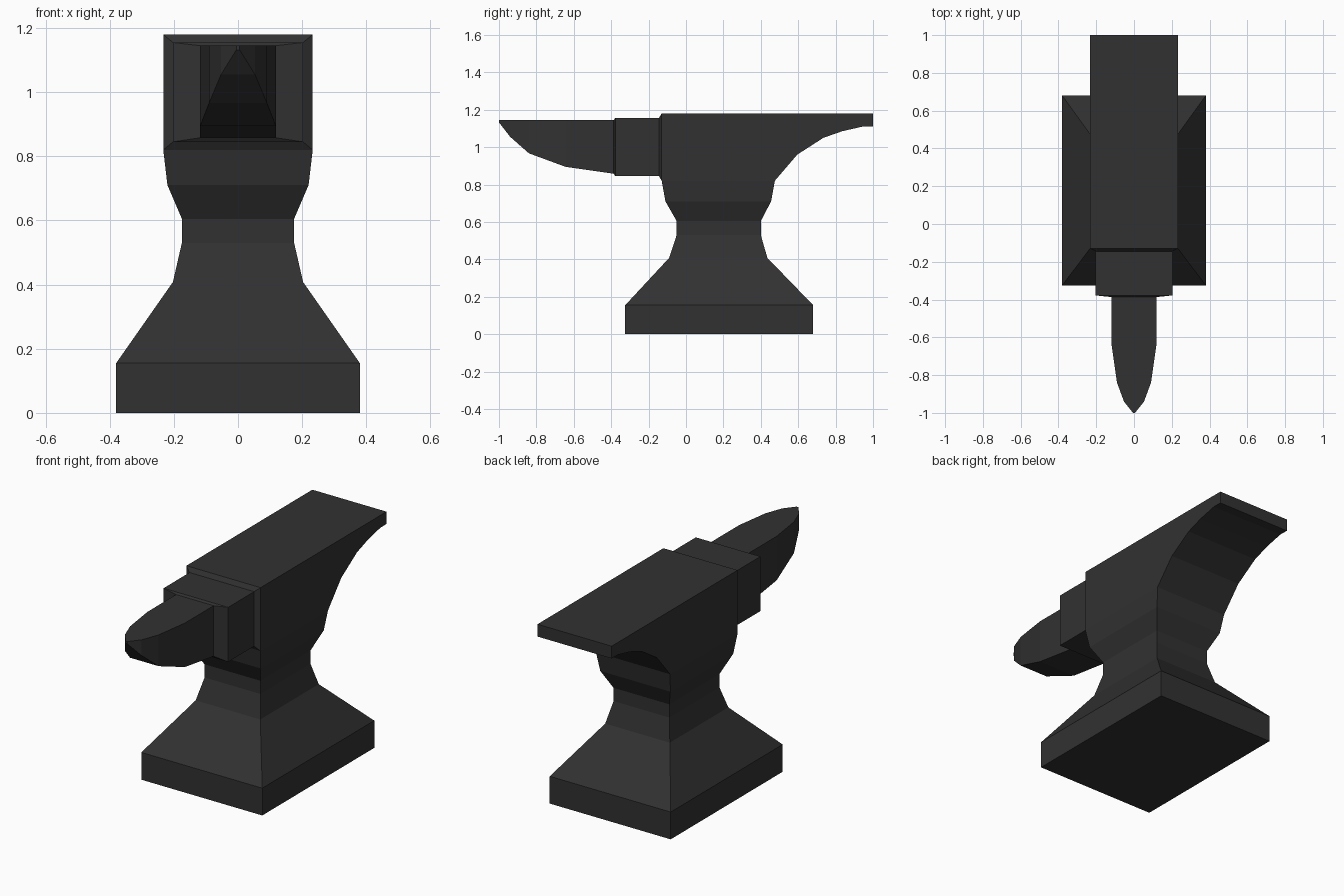
import bpy, bmesh

if "Cube" in bpy.data.objects:
    bpy.data.objects.remove(bpy.data.objects["Cube"])

iron = bpy.data.materials.new("dark iron")
iron.diffuse_color = (0.031, 0.031, 0.031, 1)
iron.use_nodes = True
iron.node_tree.nodes["Principled BSDF"].inputs["Base Color"].default_value = iron.diffuse_color


def loft(name, rings, cap_start=True):
    """Skin a list of four-cornered rings into a flat-shaded object."""
    bm = bmesh.new()
    loops = [[bm.verts.new(p) for p in ring] for ring in rings]
    for a, b in zip(loops, loops[1:]):
        for i in range(4):
            j = (i + 1) % 4
            bm.faces.new((a[i], a[j], b[j], b[i]))
    if cap_start:
        bm.faces.new(loops[0][::-1])
    bm.faces.new(loops[-1])
    bmesh.ops.recalc_face_normals(bm, faces=bm.faces[:])
    mesh = bpy.data.meshes.new(name)
    bm.to_mesh(mesh)
    bm.free()
    mesh.materials.append(iron)
    obj = bpy.data.objects.new(name, mesh)
    bpy.context.collection.objects.link(obj)
    return obj


def level(z, hx, y0, y1):
    return [(-hx, y0, z), (hx, y0, z), (hx, y1, z), (-hx, y1, z)]


def slice_y(y, hx, z0, z1):
    return [(-hx, y, z0), (hx, y, z0), (hx, y, z1), (-hx, y, z1)]


# Foot, waist, main block and curved heel: (z, half width, front y, back y)
body = [
    (0.0, 0.38, -0.325, 0.68), (0.155, 0.38, -0.325, 0.68),
    (0.408, 0.203, -0.09, 0.435),
    (0.53, 0.175, -0.05, 0.40), (0.605, 0.175, -0.05, 0.40),
    (0.71, 0.22, -0.11, 0.455), (0.82, 0.233, -0.13, 0.475),
    (0.96, 0.233, -0.13, 0.595), (1.05, 0.233, -0.13, 0.735),
    (1.085, 0.233, -0.13, 0.835), (1.11, 0.233, -0.13, 0.945),
    (1.11, 0.233, -0.13, 1.0), (1.18, 0.233, -0.13, 1.0),
]
loft("anvil_body", [level(*s) for s in body])

# Chamfered step block and tapering horn: (y, half width, bottom z, top z)
horn = [
    (-0.13, 0.233, 0.82, 1.18), (-0.145, 0.203, 0.845, 1.155),
    (-0.378, 0.203, 0.845, 1.155), (-0.387, 0.118, 0.858, 1.145),
    (-0.645, 0.118, 0.895, 1.145), (-0.84, 0.09, 0.967, 1.145),
    (-0.94, 0.053, 1.055, 1.145), (-1.0, 0.005, 1.132, 1.145),
]
loft("anvil_horn", [slice_y(*s) for s in horn], cap_start=False)
